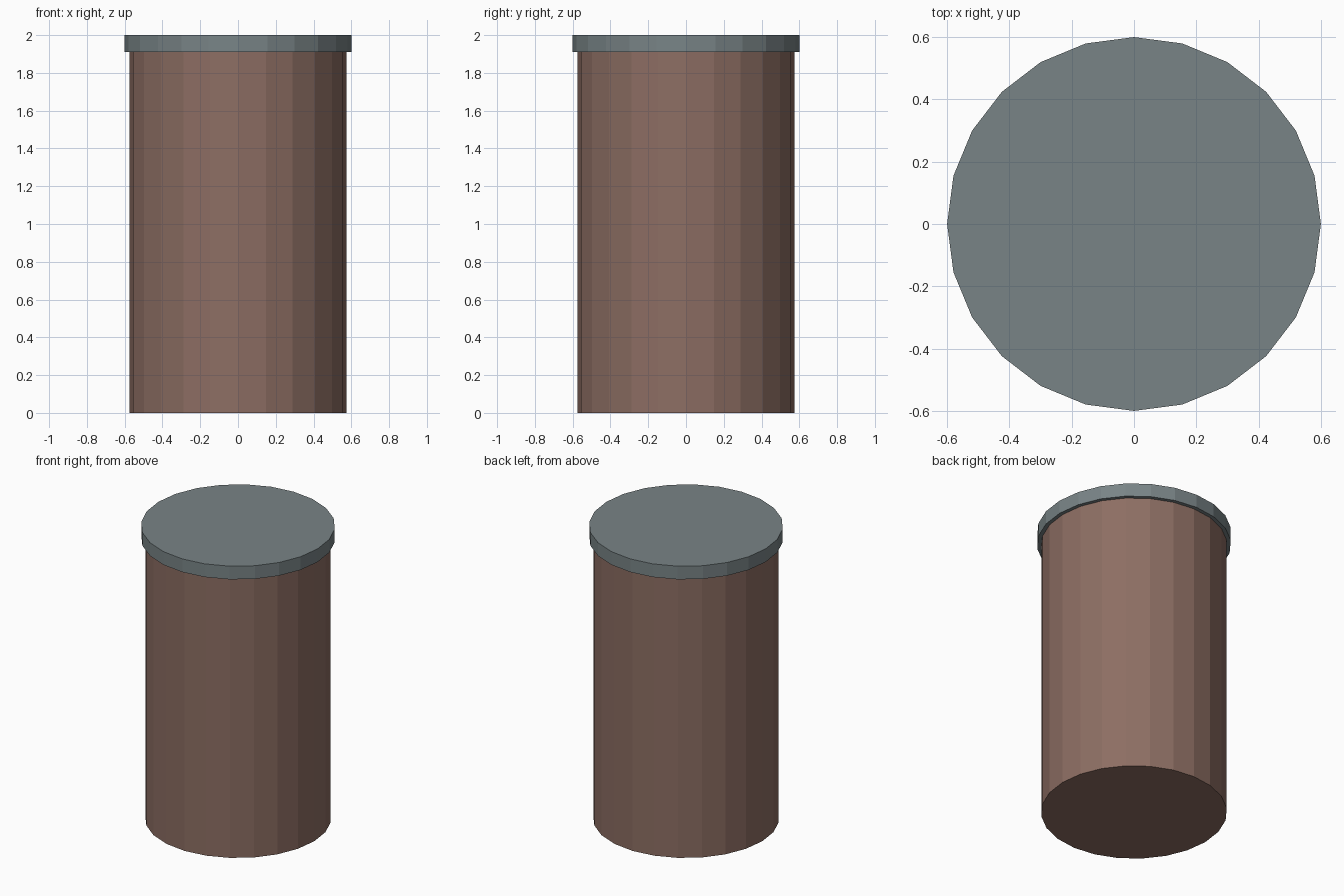
import bpy

if "Cube" in bpy.data.objects:
    bpy.data.objects.remove(bpy.data.objects["Cube"])

SIDES = 24


def drum(name, radius, z0, z1, color):
    """Flat-faced upright cylinder from z0 to z1."""
    bpy.ops.mesh.primitive_cylinder_add(
        vertices=SIDES, radius=radius, depth=z1 - z0, location=(0, 0, (z0 + z1) / 2))
    obj = bpy.context.object
    obj.name = name
    mat = bpy.data.materials.new(name + "_color")
    mat.diffuse_color = (*color, 1)
    mat.use_nodes = True
    mat.node_tree.nodes["Principled BSDF"].inputs["Base Color"].default_value = mat.diffuse_color
    obj.data.materials.append(mat)
    return obj


# Brown container body
drum("body", 0.575, 0.0, 1.91, (0.266, 0.156, 0.125))
# Overhanging grey lid
drum("lid", 0.6, 1.91, 2.0, (0.19, 0.23, 0.24))
